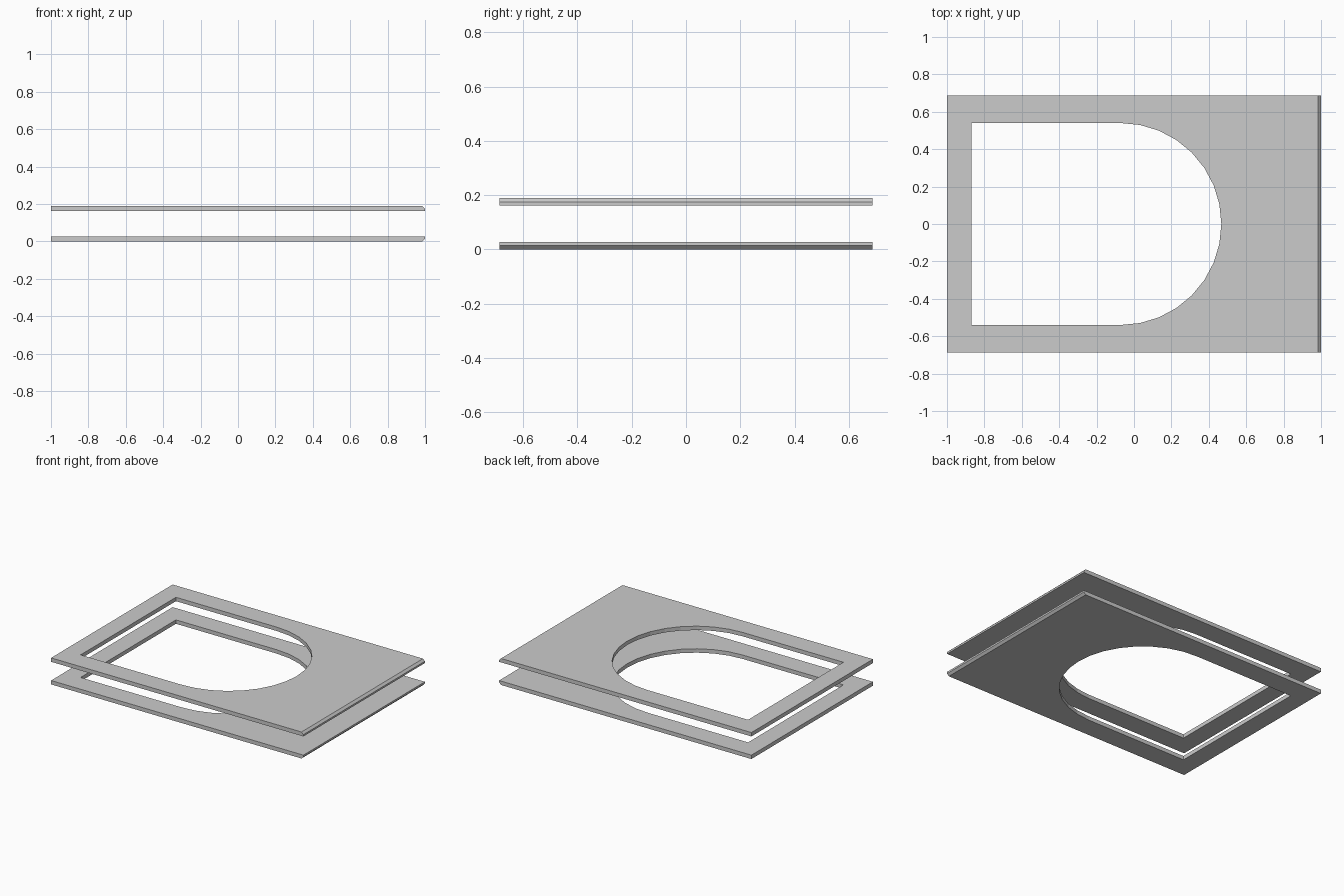
import bpy, bmesh
from math import sin, cos, pi
from mathutils import Vector

if "Cube" in bpy.data.objects:
    bpy.data.objects.remove(bpy.data.objects["Cube"])

T = 0.028      # plate thickness
GAP_Z = 0.162  # underside of upper plate
HY = 0.688     # half depth
C = 0.015      # chamfer on the right edge


def prism(name, points, sweep):
    """Extrude a closed planar outline along a vector."""
    bm = bmesh.new()
    face = bm.faces.new([bm.verts.new(p) for p in points])
    new = bmesh.ops.extrude_face_region(bm, geom=[face])["geom"]
    verts = [g for g in new if isinstance(g, bmesh.types.BMVert)]
    bmesh.ops.translate(bm, verts=verts, vec=Vector(sweep))
    bmesh.ops.recalc_face_normals(bm, faces=bm.faces)
    mesh = bpy.data.meshes.new(name)
    bm.to_mesh(mesh)
    bm.free()
    ob = bpy.data.objects.new(name, mesh)
    bpy.context.collection.objects.link(ob)
    return ob


# Arched opening: square at the left, half round at the right
R, CX = 0.54, -0.073
arch = [(-0.87, R, -0.1), (-0.87, -R, -0.1)]
arch += [(CX + R * cos(a), R * sin(a), -0.1)
         for a in (-pi / 2 + pi * i / 16 for i in range(17))]
cutter = prism("opening_cutter", arch, (0, 0, 0.5))

# Plate side profiles: right edge chamfered on the outward side of each plate
lower = [(-1, 0), (1 - C, 0), (1, C), (1, T), (-1, T)]
upper = [(x, GAP_Z + T - z) for x, z in lower]

for name, profile in (("lower_plate", lower), ("upper_plate", upper)):
    plate = prism(name, [(x, -HY, z) for x, z in profile], (0, 2 * HY, 0))
    mod = plate.modifiers.new("opening", 'BOOLEAN')
    mod.operation = 'DIFFERENCE'
    mod.solver = 'EXACT'
    mod.object = cutter
    bpy.context.view_layer.objects.active = plate
    bpy.ops.object.modifier_apply(modifier=mod.name)

bpy.data.objects.remove(cutter)
